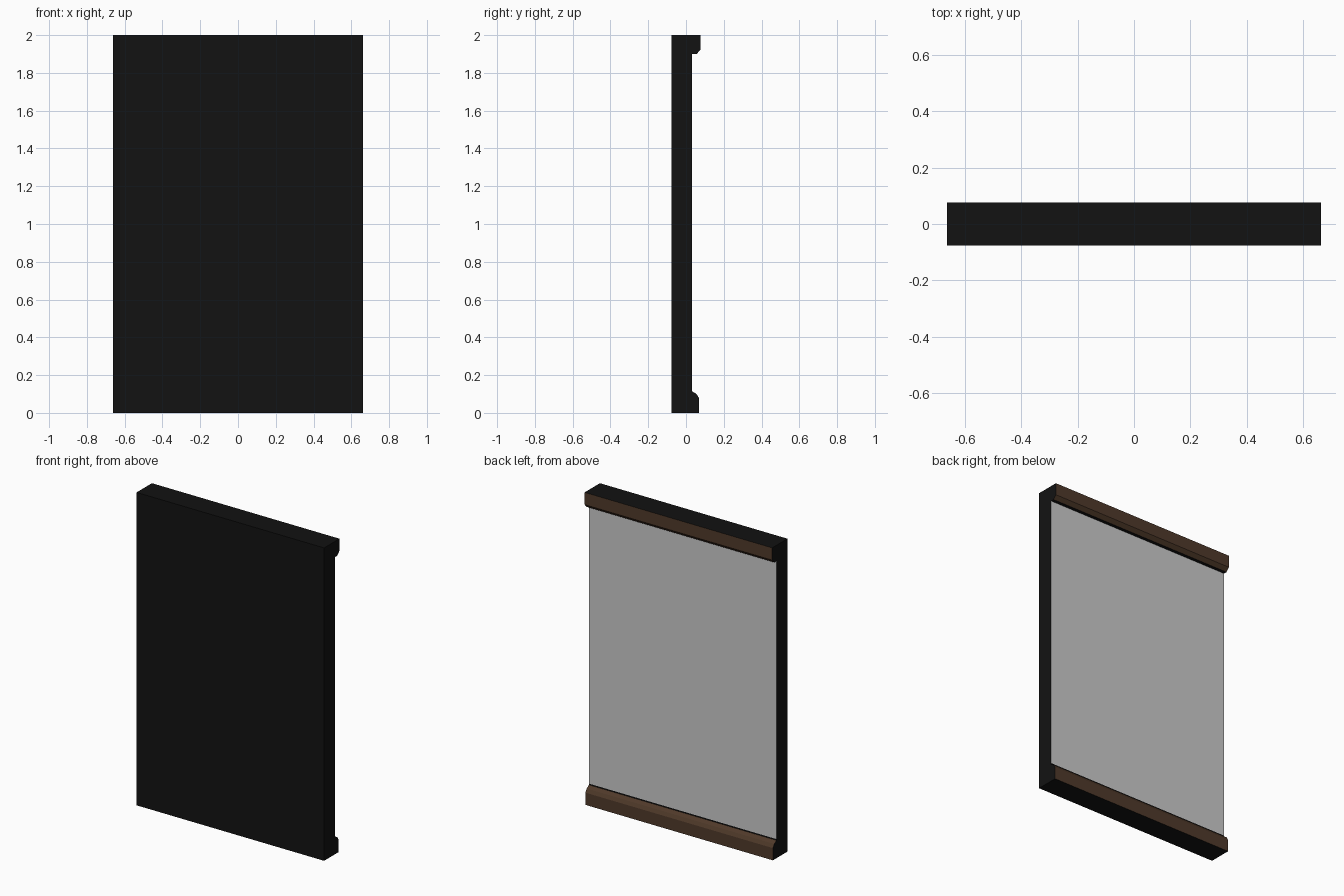
import bpy

if "Cube" in bpy.data.objects:
    bpy.data.objects.remove(bpy.data.objects["Cube"])

HALF = 0.663  # half width along x


def material(name, rgb):
    m = bpy.data.materials.new(name)
    m.diffuse_color = (*rgb, 1)
    m.use_nodes = True
    m.node_tree.nodes["Principled BSDF"].inputs["Base Color"].default_value = m.diffuse_color
    return m


def sweep(name, points, mat=None, caps=None):
    """Sweep an open (y, z) profile across the width; caps is a closed end outline."""
    verts, faces = [], []
    for y, z in points:
        verts += [(HALF, y, z), (-HALF, y, z)]
    for i in range(len(points) - 1):
        a = 2 * i
        faces.append((a, a + 1, a + 3, a + 2))
    if caps:
        for x, outline in ((HALF, caps), (-HALF, caps[::-1])):
            start = len(verts)
            verts += [(x, y, z) for y, z in outline]
            faces.append(tuple(range(start, len(verts))))
    mesh = bpy.data.meshes.new(name)
    mesh.from_pydata(verts, [], faces)
    if mat:
        mesh.materials.append(mat)
    obj = bpy.data.objects.new(name, mesh)
    bpy.context.collection.objects.link(obj)
    return obj


black = material("black", (0.006, 0.006, 0.006))
brown = material("brown_wood", (0.08, 0.042, 0.023))

# Cross-section pieces, running up the back face
skirting = [(0.069, 0), (0.069, 0.078), (0.056, 0.1), (0.033, 0.114)]
lower_gap = [(0.033, 0.114), (0.033, 0.122)]
panel = [(0.033, 0.122), (0.033, 1.899)]
upper_gap = [(0.033, 1.899), (0.055, 1.899)]
cornice = [(0.055, 1.899), (0.077, 1.922), (0.077, 2)]
shell = [(0.077, 2), (-0.077, 2), (-0.077, 0), (0.069, 0)]

# Black shell: top, front, underside and shaped side ends
outline = skirting + panel[1:] + cornice + shell[1:3]
sweep("wall_shell", shell, black, caps=outline)

# Grey wall surface and wooden trims
sweep("wall_panel", panel)
sweep("skirting_board", skirting, brown)
sweep("cornice", cornice, brown)

# Dark seams where the trims meet the panel
sweep("lower_seam", lower_gap, black)
sweep("upper_seam", upper_gap, black)
